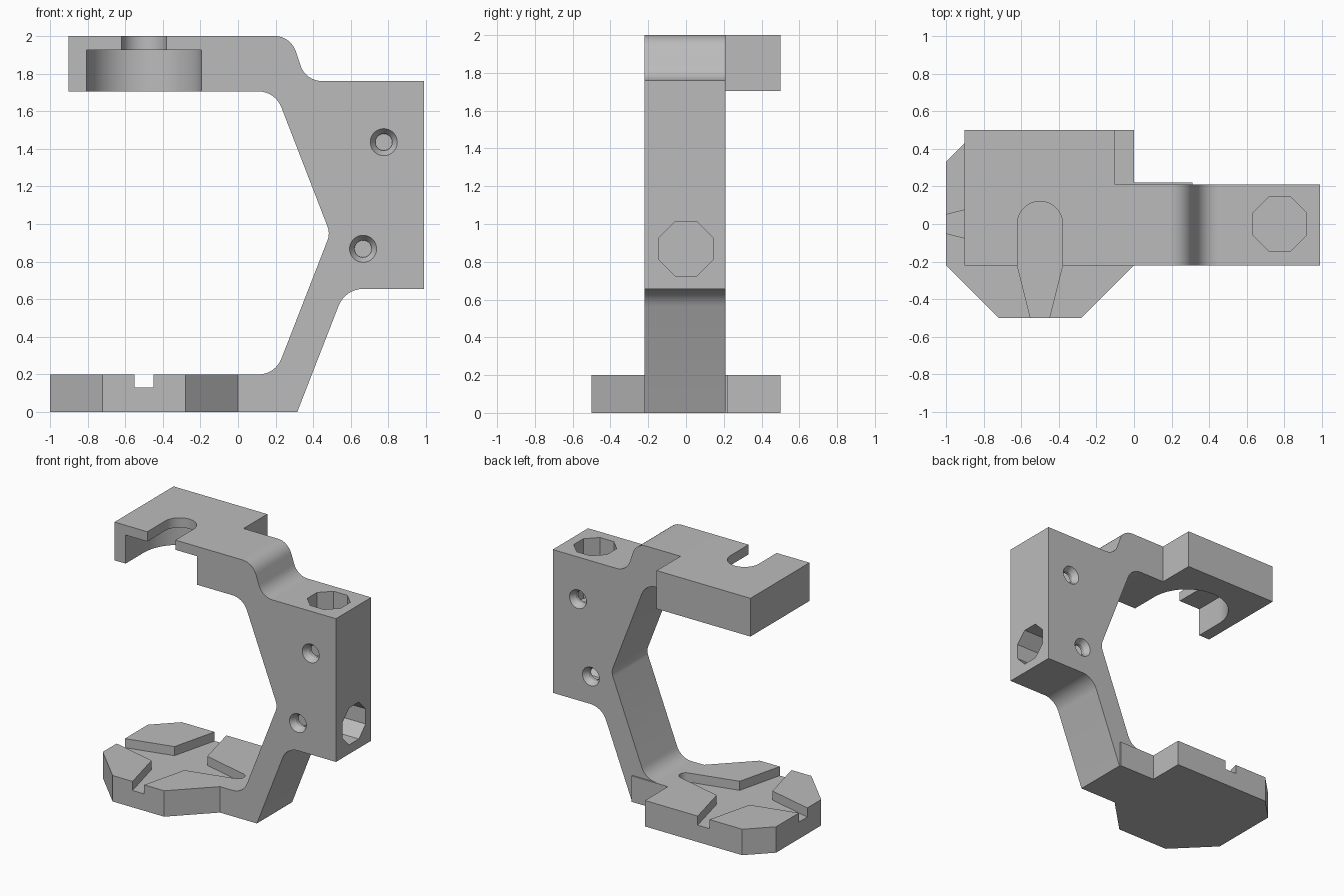
import bpy
import bmesh
import math
from mathutils import Vector, Matrix

if "Cube" in bpy.data.objects:
    bpy.data.objects.remove(bpy.data.objects["Cube"], do_unlink=True)

grey = bpy.data.materials.new("plain_grey")
grey.use_nodes = True
colour = (0.5, 0.5, 0.5, 1)
grey.diffuse_color = colour
grey.node_tree.nodes["Principled BSDF"].inputs["Base Color"].default_value = colour


def fillet(corners, steps=8):
    """Round the corners given as (a, b, radius); a radius of 0 stays sharp."""
    out = []
    for i, (a, b, r) in enumerate(corners):
        p = Vector((a, b))
        if r == 0:
            out.append(p)
            continue
        u = (Vector(corners[i - 1][:2]) - p).normalized()
        v = (Vector(corners[(i + 1) % len(corners)][:2]) - p).normalized()
        half = u.angle(v) / 2
        centre = p + (u + v).normalized() * r / math.sin(half)
        start = p + u * r / math.tan(half) - centre
        turn = start.angle_signed(p + v * r / math.tan(half) - centre)
        for k in range(steps + 1):
            out.append(centre + Matrix.Rotation(-turn * k / steps, 2) @ start)
    return out


def arc(cx, cy, r, first, last, steps):
    angles = [math.radians(first + (last - first) * k / steps) for k in range(steps + 1)]
    return [(cx + r * math.cos(t), cy + r * math.sin(t)) for t in angles]


def prism(name, points, low, high, axis="z"):
    """Extrude a flat outline from low to high along an axis."""
    place = {"z": lambda a, b, c: (a, b, c),
             "y": lambda a, b, c: (a, c, b),
             "x": lambda a, b, c: (c, a, b)}[axis]
    bm = bmesh.new()
    face = bm.faces.new([bm.verts.new(place(p[0], p[1], low)) for p in points])
    move = Vector(place(0, 0, high - low))
    ext = bmesh.ops.extrude_face_region(bm, geom=[face], use_keep_orig=True)
    bmesh.ops.translate(bm, vec=move, verts=[g for g in ext["geom"] if isinstance(g, bmesh.types.BMVert)])
    bmesh.ops.recalc_face_normals(bm, faces=bm.faces)
    return finish(name, bm)


def finish(name, bm):
    mesh = bpy.data.meshes.new(name)
    bm.to_mesh(mesh)
    bm.free()
    mesh.materials.append(grey)
    obj = bpy.data.objects.new(name, mesh)
    bpy.context.collection.objects.link(obj)
    return obj


def cone(name, x, y, z, r1, r2, depth):
    """Round plug centred at a point, lying along y, r1 at the front end."""
    bm = bmesh.new()
    bmesh.ops.create_cone(bm, cap_ends=True, segments=32, radius1=r1, radius2=r2, depth=depth,
                          matrix=Matrix.Translation((x, y, z)) @ Matrix.Rotation(-math.pi / 2, 4, "X"))
    return finish(name, bm)


def combine(target, other, operation):
    mod = target.modifiers.new(other.name, "BOOLEAN")
    mod.operation = operation
    mod.solver = "EXACT"
    mod.object = other
    bpy.context.view_layer.objects.active = target
    bpy.ops.object.modifier_apply(modifier=mod.name)
    bpy.data.objects.remove(other, do_unlink=True)


FRONT, BACK = -0.22, 0.21

# C-shaped frame with the handle block
frame = prism("clamp_frame", fillet([
    (-0.3, 2, 0), (0.28, 2, 0.12), (0.36, 1.76, 0.12), (0.99, 1.76, 0),
    (0.99, 0.655, 0), (0.57, 0.655, 0.14), (0.315, 0, 0), (-0.2, 0, 0),
    (-0.2, 0.2, 0), (0.198, 0.2, 0.13), (0.49, 0.95, 0.1), (0.198, 1.705, 0.13),
    (-0.3, 1.705, 0)]), FRONT, BACK, "y")

# Upper jaw
combine(frame, prism("upper_jaw", [(-0.9, FRONT), (-0.1, FRONT), (-0.1, 0.5), (-0.9, 0.5)],
                     1.705, 2), "UNION")

# Lower jaw plate
combine(frame, prism("lower_jaw", [
    (-0.72, -0.5), (-0.28, -0.5), (0, FRONT), (0.31, FRONT), (0.31, 0.22),
    (0, 0.22), (0, 0.5), (-0.83, 0.5), (-1, 0.33), (-1, FRONT)], 0, 0.2), "UNION")

# U-shaped slot and wider pocket in the upper jaw
for name, r, low, high in (("jaw_slot", 0.12, 1.6, 2.1), ("jaw_pocket", 0.305, 1.6, 1.925)):
    outline = arc(-0.5, 0, r, 0, 180, 32) + [(-0.5 - r, -0.4), (-0.5 + r, -0.4)]
    combine(frame, prism(name, outline, low, high), "DIFFERENCE")

# Tapered cross recess in the lower jaw, round at the frame end
star = arc(0, 0, 0.05, -90, 90, 12)
star += [(-0.36, 0.14), (-0.45, 0.5), (-0.45, 0.6), (-0.55, 0.6), (-0.55, 0.5), (-0.64, 0.14),
         (-1, 0.05), (-1.1, 0.05), (-1.1, -0.05), (-1, -0.05), (-0.64, -0.14),
         (-0.55, -0.5), (-0.55, -0.6), (-0.45, -0.6), (-0.45, -0.5), (-0.36, -0.14)]
combine(frame, prism("cross_recess", star, 0.13, 0.3), "DIFFERENCE")

# Octagonal sockets in the top and the side of the handle
R = 0.154
combine(frame, prism("top_socket", arc(0.775, 0, R, 22.5, 337.5, 7), 1.3, 1.9), "DIFFERENCE")
combine(frame, prism("side_socket", arc(0, 0.868, R, 22.5, 337.5, 7), 0.56, 1.1, "x"), "DIFFERENCE")

# Countersunk screw recesses on both faces
for x, z in ((0.775, 1.435), (0.665, 0.868)):
    for y, wide_front in ((FRONT, True), (BACK, False)):
        inward = 1 if wide_front else -1
        radii = (0.0855, 0.045) if wide_front else (0.045, 0.0855)
        combine(frame, cone("countersink", x, y + inward * 0.01, z, *radii, 0.06), "DIFFERENCE")
        combine(frame, cone("screw_hole", x, y + inward * 0.03, z, 0.045, 0.045, 0.08), "DIFFERENCE")

# Smooth rounded walls, keep hard edges crisp
bpy.ops.object.select_all(action="DESELECT")
frame.select_set(True)
bpy.context.view_layer.objects.active = frame
bpy.ops.object.shade_smooth_by_angle(angle=math.radians(25))
